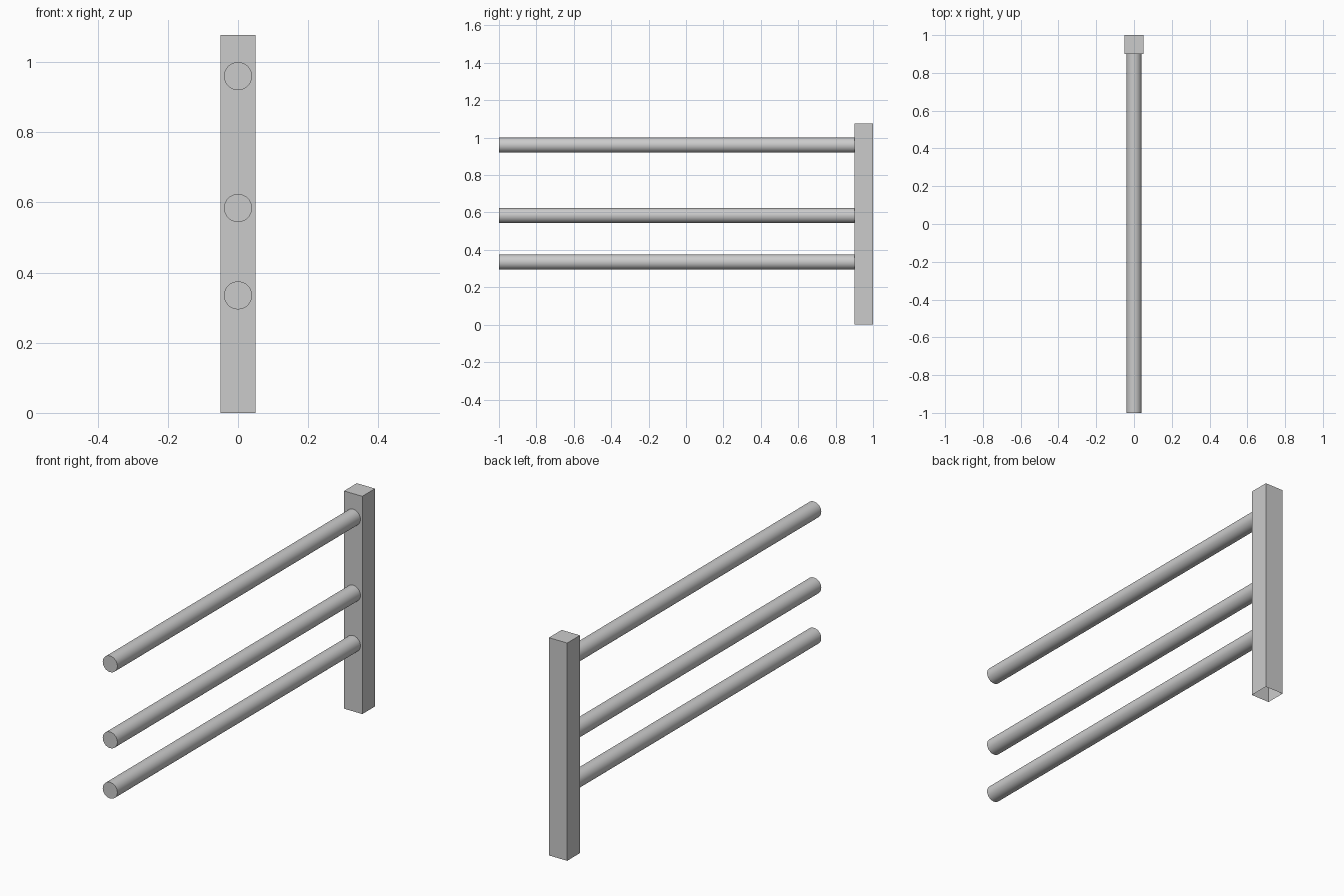
import bpy
import bmesh
import math

if "Cube" in bpy.data.objects:
    bpy.data.objects.remove(bpy.data.objects["Cube"])

POST_HEIGHT = 1.077
POST_WIDTH = 0.1
RAIL_RADIUS = 0.04
RAIL_START, RAIL_END = -1.0, 0.9

# Square post, open underneath
bpy.ops.mesh.primitive_cube_add(size=1, location=(0, 0.95, POST_HEIGHT / 2))
post = bpy.context.object
post.name = "fence_post"
post.scale = (POST_WIDTH, POST_WIDTH, POST_HEIGHT)
bpy.ops.object.transform_apply(location=False, rotation=False, scale=True)
bm = bmesh.new()
bm.from_mesh(post.data)
bottom = [f for f in bm.faces if f.normal.z < -0.9]
bmesh.ops.delete(bm, geom=bottom, context='FACES_ONLY')
bm.to_mesh(post.data)
bm.free()


# Round rail running from the free end to the face of the post
def add_rail(name, z):
    bpy.ops.mesh.primitive_cylinder_add(
        vertices=32, radius=RAIL_RADIUS, depth=RAIL_END - RAIL_START,
        location=(0, (RAIL_START + RAIL_END) / 2, z),
        rotation=(math.pi / 2, 0, 0))
    bpy.context.object.name = name
    bpy.ops.object.shade_smooth_by_angle(angle=math.radians(30))


for name, z in (("lower_rail", 0.335), ("middle_rail", 0.584), ("upper_rail", 0.96)):
    add_rail(name, z)
